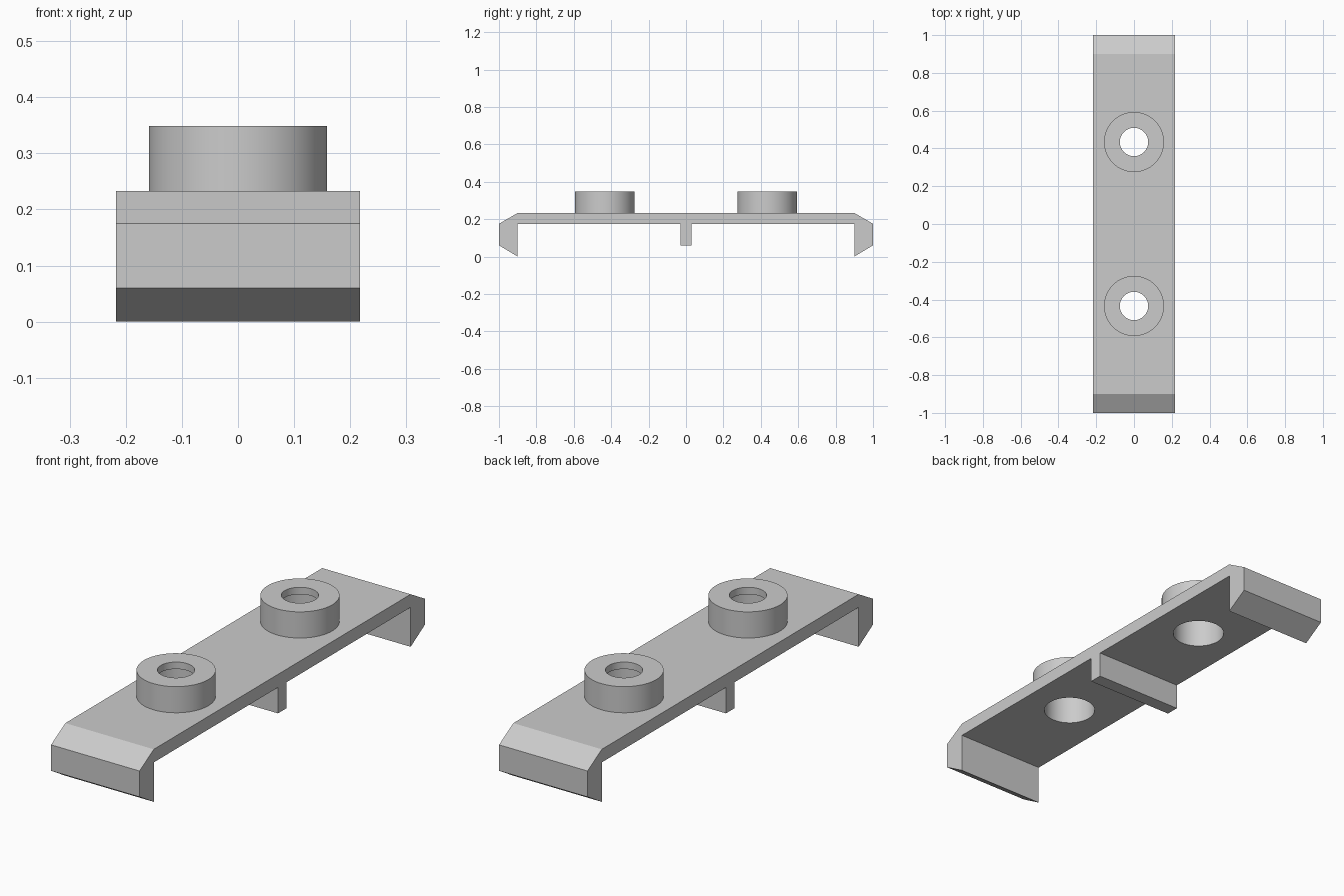
import bpy
import bmesh
import math
from mathutils import Matrix

cube = bpy.data.objects.get("Cube")
if cube:
    bpy.data.objects.remove(cube, do_unlink=True)

HALF_WIDTH = 0.217
TOP, UNDER, BOSS_TOP, LIP = 0.233, 0.175, 0.349, 0.318
BORE, HOLE, BOSS = 0.109, 0.075, 0.159
BOSS_Y = 0.434
SIDES = 64

grey = bpy.data.materials.new("plain grey")
grey.use_nodes = True
colour = (0.6, 0.6, 0.6, 1)
grey.diffuse_color = colour
grey.node_tree.nodes["Principled BSDF"].inputs["Base Color"].default_value = colour


def make_object(name, bm):
    bmesh.ops.recalc_face_normals(bm, faces=bm.faces)
    mesh = bpy.data.meshes.new(name)
    bm.to_mesh(mesh)
    bm.free()
    mesh.materials.append(grey)
    obj = bpy.data.objects.new(name, mesh)
    bpy.context.collection.objects.link(obj)
    return obj


def activate(obj):
    bpy.ops.object.select_all(action="DESELECT")
    obj.select_set(True)
    bpy.context.view_layer.objects.active = obj


# Bracket: half outline mirrored in y, then extruded across the width
half = [(0.03, 0.06), (0.03, UNDER), (0.9, UNDER), (0.9, 0),
        (1, 0.06), (1, UNDER), (0.9, TOP)]
outline = half + [(-y, z) for y, z in reversed(half)]
bm = bmesh.new()
face = bm.faces.new([bm.verts.new((-HALF_WIDTH, y, z)) for y, z in outline])
ext = bmesh.ops.extrude_face_region(bm, geom=[face])
bmesh.ops.translate(bm, vec=(2 * HALF_WIDTH, 0, 0),
                    verts=[g for g in ext["geom"] if isinstance(g, bmesh.types.BMVert)])
plate = make_object("bracket_plate", bm)

# Bores cut up through the plate
for y in (-BOSS_Y, BOSS_Y):
    bm = bmesh.new()
    bmesh.ops.create_cone(bm, cap_ends=True, segments=SIDES, radius1=BORE, radius2=BORE,
                          depth=0.3, matrix=Matrix.Translation((0, y, 0.2)))
    cutter = make_object("bore_cutter", bm)
    cutter.hide_render = True
    mod = plate.modifiers.new("bore", "BOOLEAN")
    mod.operation = "DIFFERENCE"
    mod.solver = "EXACT"
    mod.object = cutter
    activate(plate)
    bpy.ops.object.modifier_apply(modifier=mod.name)
    bpy.data.objects.remove(cutter, do_unlink=True)
activate(plate)
bpy.ops.object.shade_smooth_by_angle(angle=math.radians(25))

# Hollow bosses: a turned wall with a thin lip around the smaller top hole
wall = [(BORE, TOP), (BOSS, TOP), (BOSS, BOSS_TOP), (HOLE, BOSS_TOP), (HOLE, LIP), (BORE, LIP)]
for name, y in (("front_boss", -BOSS_Y), ("back_boss", BOSS_Y)):
    bm = bmesh.new()
    rings = []
    for r, z in wall:
        rings.append([bm.verts.new((r * math.cos(a), y + r * math.sin(a), z))
                      for a in (math.tau * i / SIDES for i in range(SIDES))])
    # The open bottom sits on the plate
    for low, high in zip(rings[1:], rings[2:] + rings[:1]):
        for i in range(SIDES):
            j = (i + 1) % SIDES
            bm.faces.new((low[i], low[j], high[j], high[i]))
    boss = make_object(name, bm)
    # The open rim leaves the normals to the outward winding
    activate(boss)
    bpy.ops.object.shade_smooth_by_angle(angle=math.radians(25))
